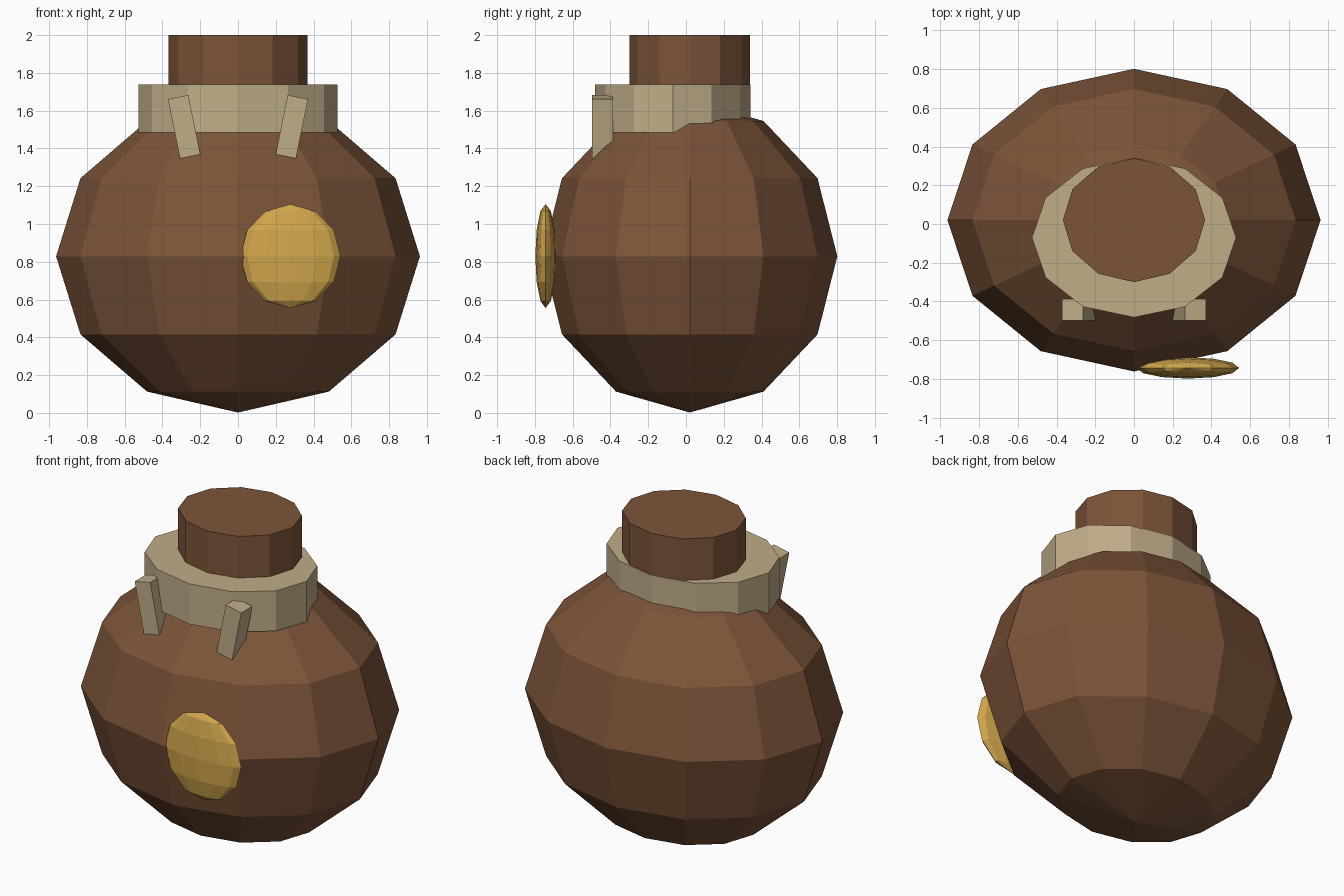
import bpy, math
from mathutils import Matrix

if "Cube" in bpy.data.objects:
    bpy.data.objects.remove(bpy.data.objects["Cube"])


def material(name, rgb):
    m = bpy.data.materials.new(name)
    # sRGB bytes to linear
    lin = [((c / 255 + 0.055) / 1.055) ** 2.4 for c in rgb]
    m.diffuse_color = (*lin, 1)
    m.use_nodes = True
    m.node_tree.nodes["Principled BSDF"].inputs["Base Color"].default_value = m.diffuse_color
    return m


BROWN = material("brown clay", (124, 84, 57))
TAN = material("tan cord", (192, 173, 137))
GOLD = material("gold", (210, 166, 76))


def finish(name, mat, scale):
    ob = bpy.context.object
    ob.name = ob.data.name = name
    ob.data.transform(Matrix.Diagonal((*scale, 1)))
    ob.data.materials.append(mat)
    return ob


def ellipsoid(name, mat, loc, radii):
    bpy.ops.mesh.primitive_uv_sphere_add(segments=12, ring_count=6, radius=1, location=loc)
    return finish(name, mat, radii)


def drum(name, mat, y, rx, ry, z0, z1):
    bpy.ops.mesh.primitive_cylinder_add(vertices=12, radius=1, depth=1,
                                        location=(0, y, (z0 + z1) / 2))
    return finish(name, mat, (rx, ry, z1 - z0))


# Faceted round body, neck and the collar tied around it
ellipsoid("body", BROWN, (0, 0.02, 0.829), (0.963, 0.781, 0.827))
drum("neck", BROWN, 0.02, 0.367, 0.32, 1.45, 2.0)
drum("collar", TAN, -0.07, 0.527, 0.412, 1.485, 1.738)

# Two slanted cord ends on the front of the collar
for side, label in ((-1, "left"), (1, "right")):
    bpy.ops.mesh.primitive_cube_add(size=1, location=(side * 0.285, -0.442, 1.515),
                                    rotation=(0, side * 0.2, 0))
    finish("cord_end_" + label, TAN, (0.11, 0.11, 0.32))

# Flattened gold badge on the belly
ellipsoid("badge", GOLD, (0.278, -0.743, 0.83), (0.265, 0.055, 0.275))
